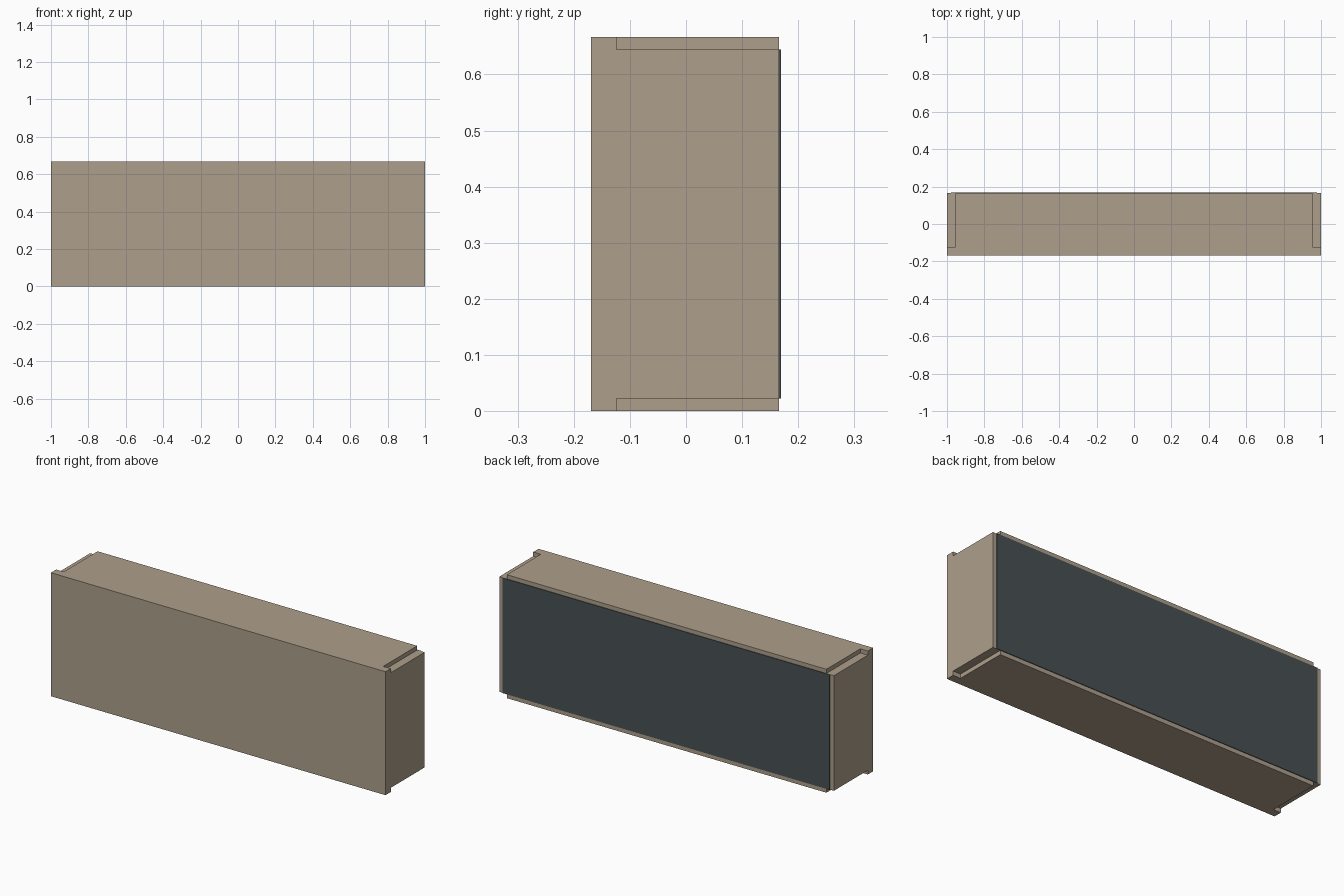
import bpy, bmesh

if "Cube" in bpy.data.objects:
    bpy.data.objects.remove(bpy.data.objects["Cube"])

W, H = 1.0, 0.667            # half width, full height
FRONT, BACK = -0.169, 0.169
PLATE = 0.045                # front panel thickness and corner notch width
LIP = 0.0225                 # corner notch height and rim around the back
SKIN = 0.0035                # back sheet thickness


def material(name, rgb):
    m = bpy.data.materials.new(name)
    m.diffuse_color = (*rgb, 1)
    m.use_nodes = True
    m.node_tree.nodes["Principled BSDF"].inputs["Base Color"].default_value = m.diffuse_color
    return m


def extrude_profile(name, points, y0, y1, mat):
    """Extrude an x/z outline from y0 to y1."""
    bm = bmesh.new()
    face = bm.faces.new([bm.verts.new((x, y0, z)) for x, z in points])
    out = bmesh.ops.extrude_face_region(bm, geom=[face])["geom"]
    verts = [g for g in out if isinstance(g, bmesh.types.BMVert)]
    bmesh.ops.translate(bm, verts=verts, vec=(0, y1 - y0, 0))
    bmesh.ops.recalc_face_normals(bm, faces=bm.faces)
    mesh = bpy.data.meshes.new(name)
    bm.to_mesh(mesh)
    bm.free()
    mesh.materials.append(mat)
    obj = bpy.data.objects.new(name, mesh)
    bpy.context.collection.objects.link(obj)
    return obj


def rect(x, z0, z1):
    return [(-x, z0), (x, z0), (x, z1), (-x, z1)]


tan = material("tan_paint", (0.42, 0.345, 0.26))
slate = material("slate_sheet", (0.065, 0.08, 0.088))

# Front panel covering the full face
extrude_profile("front_panel", rect(W, 0, H), FRONT, FRONT + PLATE, tan)

# Carcass with a rectangular notch along each of its four long corners
n = W - PLATE
right = [(n, 0), (n, LIP), (W, LIP), (W, H - LIP), (n, H - LIP), (n, H)]
outline = right + [(-x, z) for x, z in reversed(right)]
extrude_profile("carcass", outline, FRONT + PLATE, BACK - SKIN, tan)

# Thin dark sheet on the back, inset from the rim
extrude_profile("back_sheet", rect(W - LIP, LIP, H - LIP), BACK - SKIN, BACK, slate)
